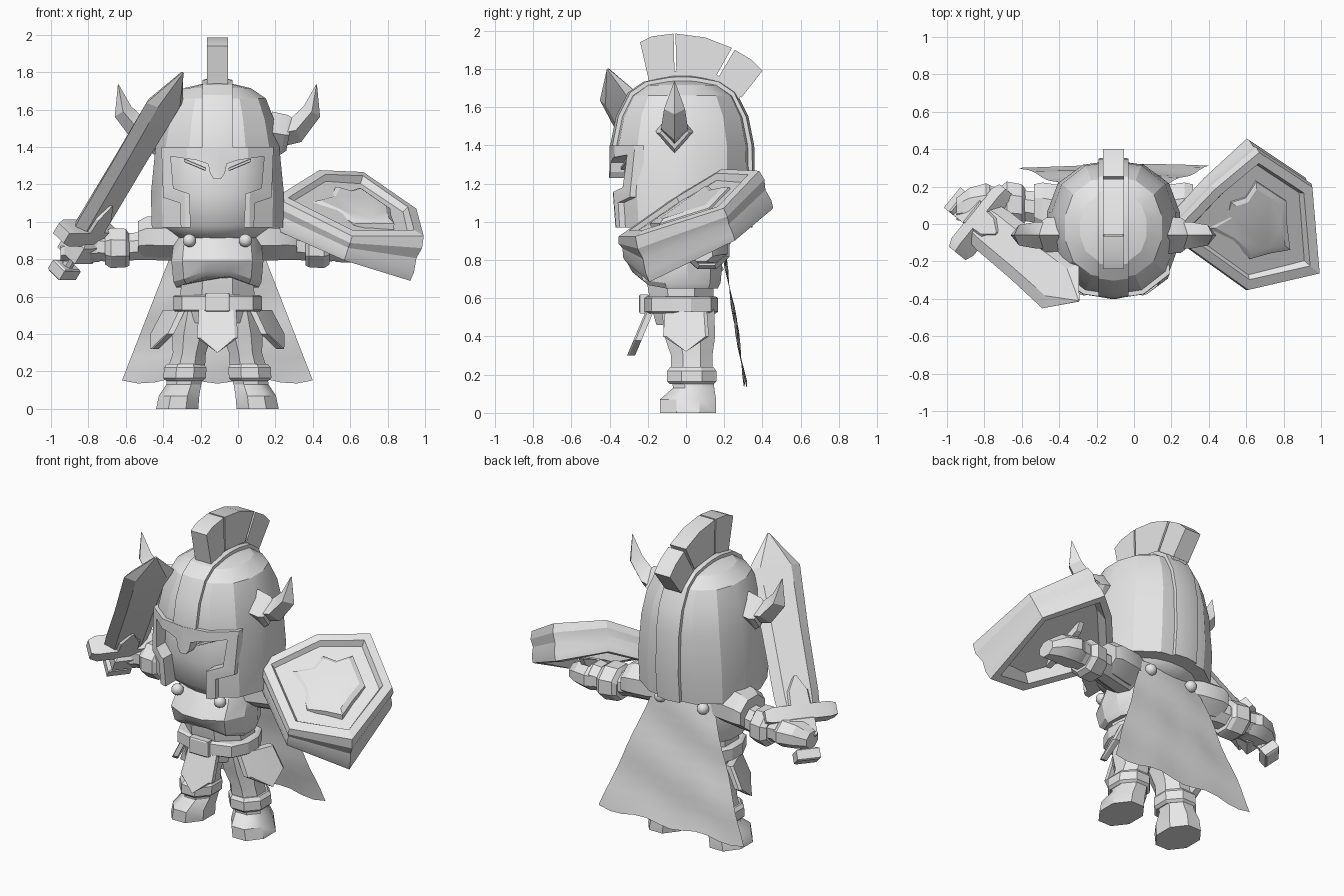
import bpy, bmesh, math
from mathutils import Vector as V

if "Cube" in bpy.data.objects:
    bpy.data.objects.remove(bpy.data.objects["Cube"])

CX = -0.11  # centre line of the body
X, Y, Z = V((1, 0, 0)), V((0, 1, 0)), V((0, 0, 1))

mat = bpy.data.materials.new("plain_grey")
mat.use_nodes = True
mat.diffuse_color = (0.8, 0.8, 0.8, 1)
mat.node_tree.nodes["Principled BSDF"].inputs["Base Color"].default_value = (0.8, 0.8, 0.8, 1)


def finish(name, bm, angle=25):
    bmesh.ops.recalc_face_normals(bm, faces=bm.faces)
    me = bpy.data.meshes.new(name)
    bm.to_mesh(me)
    bm.free()
    me.materials.append(mat)
    ob = bpy.data.objects.new(name, me)
    bpy.context.collection.objects.link(ob)
    smooth(ob, angle)
    return ob


def smooth(ob, angle):
    bpy.ops.object.select_all(action="DESELECT")
    ob.select_set(True)
    bpy.context.view_layer.objects.active = ob
    bpy.ops.object.shade_smooth_by_angle(angle=math.radians(angle))


def ring(c, u, v, n=8, power=2.0, turn=0.5):
    """Closed superellipse section around c, spanned by u and v."""
    out = []
    for i in range(n):
        a = 2 * math.pi * (i + turn) / n
        ca, sa = math.cos(a), math.sin(a)
        k = (abs(ca) ** power + abs(sa) ** power) ** (-1 / power)
        out.append(V(c) + k * (ca * V(u) + sa * V(v)))
    return out


def loft(name, rings, angle=25):
    bm = bmesh.new()
    rows = [[bm.verts.new(p) for p in r] for r in rings]
    n = len(rows[0])
    for a, b in zip(rows, rows[1:]):
        for i in range(n):
            bm.faces.new((a[i], a[(i + 1) % n], b[(i + 1) % n], b[i]))
    bm.faces.new(rows[0])
    bm.faces.new(rows[-1])
    return finish(name, bm, angle)


def stack(name, levels, n=8, power=2.6, angle=25):
    """Horizontal sections: (z, x offset, half width, y, half depth)."""
    return loft(name, [ring((CX + dx, y, z), X * w, Y * d, n, power)
                       for z, dx, w, y, d in levels], angle)


def prism(name, pts, axis, lo, hi):
    """Extrude a profile in xz along y, or in yz along x."""
    at = (lambda p, t: V((CX + p[0], t, p[1]))) if axis == "y" else \
        (lambda p, t: V((CX + t, p[0], p[1])))
    return loft(name, [[at(p, t) for p in pts] for t in (lo, hi)])


def cut(ob, tool, op):
    m = ob.modifiers.new("cut", "BOOLEAN")
    m.operation, m.object, m.solver = op, tool, "EXACT"
    dg = bpy.context.evaluated_depsgraph_get()
    me = bpy.data.meshes.new_from_object(ob.evaluated_get(dg))
    ob.modifiers.clear()
    ob.data = me
    bpy.data.objects.remove(tool)
    smooth(ob, 20)


def mirror(half):
    return half + [(-x, z) for x, z in reversed(half)]


def box(name, c, u, v, w, chamfer=0.85):
    """Block with half axes u, v, w and ends narrowed by the chamfer."""
    c, w = V(c), V(w)
    q = [(1, 1), (-1, 1), (-1, -1), (1, -1)]
    return loft(name, [[c + w * t + (V(u) * a + V(v) * b) * s for a, b in q]
                       for t, s in ((-1, chamfer), (-0.8, 1), (0.8, 1), (1, chamfer))])


# Helmet shell with face opening
HELM = [(.97, .355, .345), (1.15, .36, .36), (1.4, .335, .355), (1.55, .305, .325),
        (1.66, .262, .27), (1.715, .18, .19), (1.745, .05, .06)]


def helm(name, grow):
    return stack(name, [(z, 0, w + grow, -.02, d + grow) if i < 4 else
                        (z + grow * .8, 0, w + grow * .6, -.02, d + grow * .6)
                        for i, (z, w, d) in enumerate(HELM)], n=14, power=2.4, angle=20)


OPENING = mirror([(.02, 1.23), (.04, 1.26), (.05, 1.31), (.11, 1.33), (.25, 1.35),
                  (.235, 1.18), (.15, 1.15), (.135, .8)])
RIM = mirror([(.3, 1.4), (.29, 1.13), (.2, 1.1), (.19, .8)])
helmet = helm("helmet", 0)
cut(helmet, prism("tool", OPENING, "y", -1, -.2), "DIFFERENCE")
rim = helm("helmet_rim", .024)
cut(rim, prism("tool", RIM, "y", -1, -.22), "INTERSECT")
cut(rim, prism("tool", OPENING, "y", -2, 0), "DIFFERENCE")
strip = helm("helmet_ridge", .022)
cut(strip, prism("tool", [(-1, 1.36), (-1, 3), (1, 3), (1, 0), (.1, 0), (.1, 1.36)],
                 "x", -.08, .08), "INTERSECT")

# Head and frown
stack("head", [(.9, 0, .2, -.02, .19), (.98, 0, .3, -.02, .28), (1.15, 0, .325, -.02, .305),
               (1.35, 0, .31, -.02, .305), (1.5, 0, .26, -.02, .25)], n=20, power=2.2, angle=50)
for s in (-1, 1):
    box("brow", (CX + s * .12, -.305, 1.305), (s * .06, .015, .025), (0, .02, 0), (0, 0, .008))

# Plume in three blocks
for pts in ([(-.19, 1.72), (-.24, 1.94), (-.18, 1.97), (-.065, 1.985), (-.06, 1.77)],
            [(-.05, 1.77), (-.055, 1.985), (.1, 1.965), (.24, 1.91), (.15, 1.75)],
            [(.16, 1.74), (.255, 1.9), (.34, 1.85), (.4, 1.79), (.29, 1.65)]):
    prism("plume", pts, "x", -.056, .056)
prism("plume_base", [(-.21, 1.68), (-.19, 1.75), (-.05, 1.79), (.16, 1.77), (.3, 1.68), (.25, 1.6)],
      "x", -.05, .05)

for s in (-1, 1):
    P = lambda dx, y, z: V((CX + s * dx, y, z))
    # Horn with collar
    loft("horn", [ring(P(dx, -.06, z), V((s * a, 0, b)) * r, Y * r, 4, 2, 0) for dx, z, r, a, b in
                  ((.28, 1.46, .075, .1, 1), (.42, 1.49, .07, -.4, .9),
                   (.505, 1.59, .055, -.8, .5), (.53, 1.735, .002, -1, 0))])
    loft("horn_collar", [ring(P(dx, -.06, z), V((s * .2, 0, 1)) * r, Y * r * .9, 4, 2, 0)
                         for dx, z, r in ((.27, 1.48, .11), (.36, 1.465, .105), (.385, 1.465, .085))])

    # Leg, boot and knee band
    stack("leg", [(.54, s * .11, .11, .01, .14), (.4, s * .135, .11, .02, .135),
                  (.3, s * .15, .09, .03, .11), (.22, s * .165, .1, .03, .11),
                  (.13, s * .18, .095, .04, .11), (.07, s * .205, .11, .01, .15),
                  (0, s * .215, .115, .01, .15)], power=3.2, angle=35)
    stack("knee_band", [(.15, s * .175, .1, .03, .115), (.165, s * .175, .115, .03, .13),
                        (.22, s * .172, .115, .03, .13), (.24, s * .17, .1, .03, .115)], power=3.5)

    # Side skirt plate, turned slightly forward
    hip = [(-.11, .53), (.11, .53), (.12, .4), (0, .32), (-.12, .4)]
    loft("side_plate", [[P(.23 + (.53 - z) * .5 + t + y * .35, y * f, z) for y, z in hip]
                        for t, f in ((-.02, 1), (.012, 1), (.022, .85))])

    # Shoulder guard, arm, cuff and glove
    tube = lambda name, secs: loft(name, [
        ring(P(dx, y, z), Y * a, Z * b, 8, 3) for dx, y, z, a, b in secs])
    tube("shoulder_guard", [(.15, .03, .92, .13, .1), (.24, .05, .92, .155, .115),
                            (.38, .08, .92, .145, .11), (.425, .09, .91, .125, .095)])
    tube("arm", [(.2, .04, .88, .1, .09), (.42, .09, .87, .085, .075), (.56, .11, .86, .08, .075),
                 (.66, .11, .87, .095, .08), (.73, .1, .86, .07, .06)])
    tube("cuff", [(.47, .1, .85, .09, .085), (.49, .1, .86, .115, .105),
                  (.57, .11, .86, .12, .11), (.6, .11, .86, .095, .09)])
    tube("glove", [(.63, .11, .86, .085, .075), (.68, .11, .865, .11, .085),
                   (.77, .1, .86, .095, .075), (.84, .08, .84, .06, .05)])

    # Cape studs
    for y in (-.24, .2):
        stack("cape_stud", [(.9 + .036 * math.sin(a), s * .15, .037 * math.cos(a), y,
                             .037 * math.cos(a)) for a in (-1.4, -.8, -.3, .3, .8, 1.4)],
              n=12, power=2, angle=70)

# Torso: body, breastplate with arched hem
stack("body", [(.46, 0, .19, -.01, .15), (.56, 0, .21, -.02, .17), (.68, 0, .2, -.03, .18),
               (.8, 0, .22, -.02, .2), (.92, 0, .2, -.01, .17), (1.0, 0, .18, -.01, .15)])
plate = [ring((CX, y, z), X * w, Y * d, 12, 2.4) for z, w, y, d in
         ((.65, .225, -.04, .21), (.68, .24, -.05, .235), (.79, .25, -.06, .255),
          (.88, .24, -.03, .225), (.96, .2, -.01, .18))]
for r in plate[:2]:
    for p in r:
        p.z += .08 * max(0, 1 - abs(p.x - CX) / .22) * (p.y < 0)
loft("breastplate", plate)

# Belt, buckle and front skirt plate
stack("belt", [(.52, 0, .225, -.025, .18), (.53, 0, .24, -.025, .195),
               (.6, 0, .24, -.025, .195), (.61, 0, .225, -.025, .18)], n=12, power=3)
box("buckle", (CX, -.22, .57), (.065, 0, 0), (0, 0, .05), (0, .025, 0))
front = [(-.1, .53), (.1, .53), (.11, .38), (0, .3), (-.11, .38)]
loft("front_plate", [[V((CX + x * f, -.19 - (.53 - z) * .42 - t, z)) for x, z in front]
                     for t, f in ((-.02, 1), (.012, 1), (.022, .85))])

# Cape with gentle cross ripples
bm = bmesh.new()
rows = []
for j in range(13):
    t = j / 12
    rows.append([bm.verts.new((CX + u * (.2 + .31 * t),
                               .185 + .13 * t + .007 * math.sin(13 * t + 2 * u) - .008 * u * u,
                               .95 - .8 * t - .015 * t * math.cos(8 * u)))
                 for u in (k / 6 - 1 for k in range(13))])
for a, b in zip(rows, rows[1:]):
    for i in range(12):
        bm.faces.new((a[i], a[i + 1], b[i + 1], b[i]))
finish("cape", bm, 60)

# Shield: six-cornered rim, recessed field, hollow back, raised emblem
corners = [V(p) for p in ((.19, -.06, 1.13), (.43, .19, 1.28), (.67, .39, 1.27),
                          (.96, .2, 1.07), (1.0, -.27, .92), (.61, -.36, .92))]
DEEP = (.7, .8, .95, .8, 1.12, .6)  # wall depth at each corner
depth = V((-.07, .07, -.21))
mid = sum(corners, V()) / 6


def sect(f, d, pts=corners, deep=DEEP):
    return [mid + (p - mid) * f + depth * d * k for p, k in zip(pts, deep)]


loft("shield", [sect(.82, .55), sect(.87, 1), sect(1, 1), sect(1.01, .8), sect(.98, .5),
                sect(1.01, .25), sect(.98, 0), sect(.83, -.03), sect(.78, .14)], 20)
badge = []
for a, b, dent in zip(corners, corners[1:] + corners[:1], (.78, .8, 1, .97, .97, .9)):
    badge += [a, mid + ((a + b) / 2 - mid) * dent]
loft("shield_emblem", [sect(f, d, badge, [1] * 12) for f, d in ((.57, .2), (.55, .05), (.46, -.01))])
box("shield_grip", mid + depth * .85, (.02, 0, 0), (0, .015, .03), (0, .14, .06))

# Sword: blade with raised middle, guard, grip and pommel
G = V((-.81, .01, .94))
axis = (V((-.295, -.41, 1.8)) - G).normalized()
side = V((.6, .77, -.02))
side = (side - axis * side.dot(axis)).normalized()
flat = axis.cross(side)


def blade(t, w, h):
    return [G + axis * t + side * a * w + flat * b * h for a, b in
            ((1, 0), (.6, 1), (-.6, 1), (-1, 0), (-.6, -1), (.6, -1))]


loft("blade", [blade(0, .125, .045), blade(.12, .135, .045), blade(.5, .14, .042),
               blade(.88, .155, .038), blade(1.085, .006, .006)], 15)
loft("blade_socket", [blade(0, .1, .06), blade(.13, .09, .06), blade(.22, .01, .055)], 15)
box("guard", G, axis * .045, flat * .06, side * .215, .75)
loft("grip", [ring(G + axis * t, side * .032, flat * .032) for t in (-.24, 0)])
box("pommel", G - axis * .25, side * .07, flat * .05, axis * .035)
box("sword_hand", G - axis * .1 + V((.01, 0, 0)), side * .075, flat * .075, axis * .065, .7)
